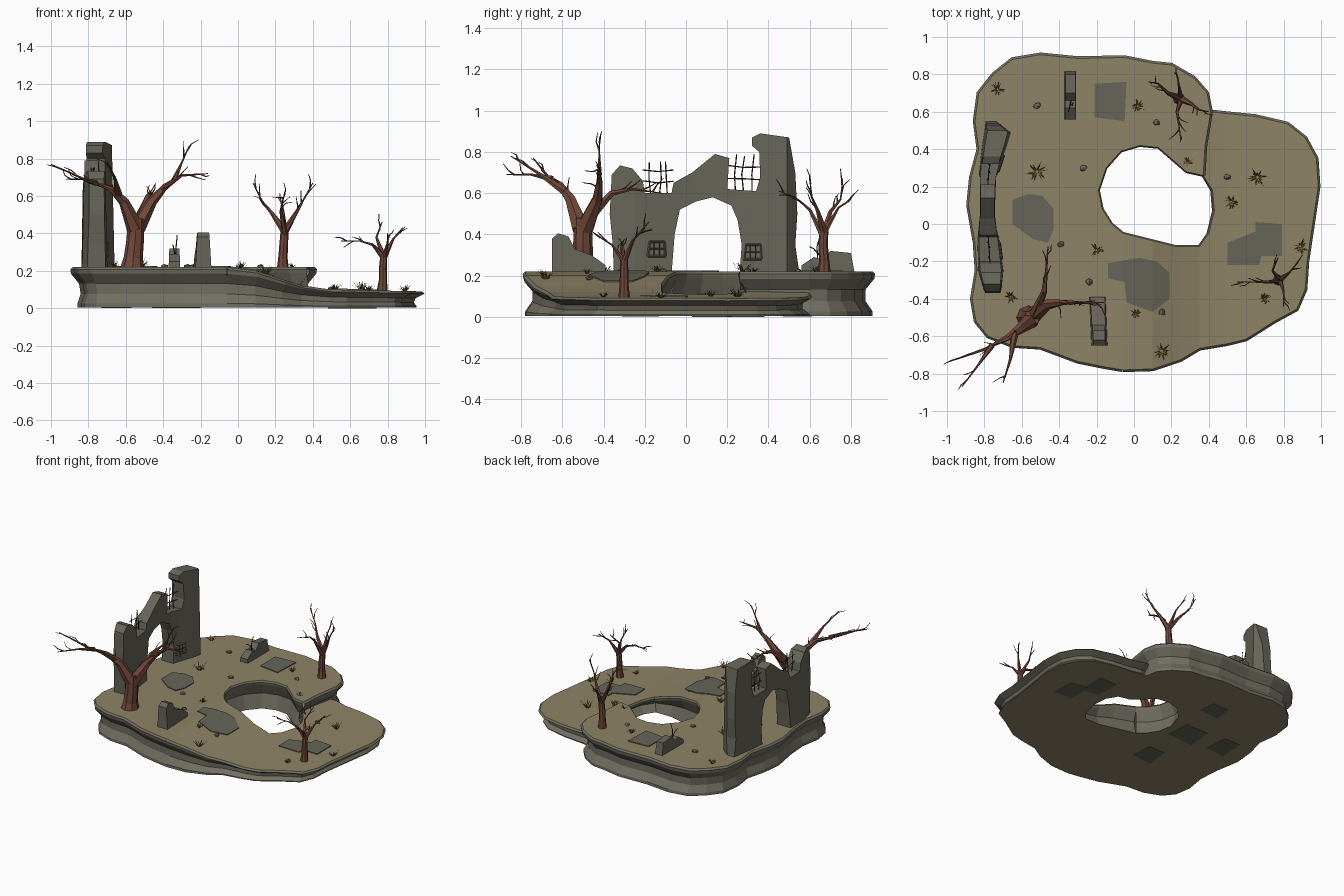
import bpy, bmesh, math, random
from mathutils import Vector as V

if "Cube" in bpy.data.objects:
    bpy.data.objects.remove(bpy.data.objects["Cube"])
random.seed(4)

def mat(name, r, g, b):
    m = bpy.data.materials.new(name)
    m.diffuse_color = (r, g, b, 1)
    m.use_nodes = True
    m.node_tree.nodes["Principled BSDF"].inputs["Base Color"].default_value = m.diffuse_color
    return m

SAND = mat("sand", .275, .23, .135)
CLIFF = mat("cliff rock", .165, .155, .118)
STONE = mat("ruin stone", .135, .13, .1)
BARK = mat("bark", .17, .066, .042)
RUST = mat("rusty iron", .06, .04, .028)
GRASS = mat("dry grass", .17, .105, .022)

def finish(bm, name, m, fix=True):
    if fix:
        bmesh.ops.recalc_face_normals(bm, faces=bm.faces)
    me = bpy.data.meshes.new(name)
    bm.to_mesh(me); bm.free()
    me.materials.append(m)
    ob = bpy.data.objects.new(name, me)
    bpy.context.collection.objects.link(ob)

def cut(bm, no, c):
    bmesh.ops.bisect_plane(bm, geom=bm.verts[:] + bm.edges[:] + bm.faces[:], plane_co=[c * k for k in no], plane_no=no)

def interp(t, knots):
    for (a, p), (b, q) in zip(knots, knots[1:]):
        if t <= b:
            return p + (q - p) * max(0, (t - a) / (b - a))
    return knots[-1][1]

SLOPE = [(-.06, .22), (.1, .2), (.25, .15), (.35, .12), (.5, .1), (1, .09)]
def slope(x):
    return interp(x, SLOPE)
def ground(x, y):
    return .22 if y > .27 and x < .4 else slope(x)

# ---- island outlines
back = [(.37, .26), (.38, .42), (.41, .6), (.39, .7), (.32, .78), (.2, .85), (.1, .86), (-.05, .89), (-.3, .885),
        (-.5, .905), (-.65, .88), (-.75, .8), (-.83, .7), (-.85, .55), (-.83, .4), (-.87, .25), (-.885, .1),
        (-.85, -.1), (-.84, -.25), (-.865, -.4), (-.845, -.52), (-.78, -.6), (-.65, -.65), (-.5, -.66),
        (-.3, -.735), (-.15, -.765), (-.06, -.78)]
front = [(-.06, -.78), (.1, -.775), (.25, -.725), (.35, -.665), (.5, -.64), (.6, -.615), (.75, -.52), (.87, -.455),
         (.915, -.35), (.925, -.2), (.955, 0), (.985, .2), (.975, .35), (.915, .46), (.82, .535), (.65, .575),
         (.5, .59), (.41, .6), (.33, .58)]
hole_up = [(-.06, -.05), (-.12, 0), (-.17, .08), (-.19, .18), (-.15, .3), (-.07, .39), (.03, .42), (.13, .41),
           (.2, .35), (.28, .28), (.37, .26)]
hole_low = [(.33, .3), (.37, .26), (.42, .18), (.43, .07), (.4, -.05), (.35, -.12), (.22, -.12), (.1, -.09), (-.06, -.05)]
FOOT = .97   # the underside is slightly narrower than the top

def sheet(name, pts, zf, m, up, cuts=(), sx=1):
    bm = bmesh.new()
    f = bm.faces.new([bm.verts.new((x * sx, y, 0)) for x, y in pts])
    f.normal_update()
    if (f.normal.z > 0) != up:
        f.normal_flip()
    for x in cuts:
        cut(bm, (1, 0, 0), x)
    bmesh.ops.triangulate(bm, faces=bm.faces[:])
    for v in bm.verts:
        v.co.z = zf(v.co.x)
    finish(bm, name, m, False)

def cliff(name, pts, zf, rows, m=CLIFF):
    """Wall along a path; rows give (height rule, inset to the left of travel, x scale)."""
    bm, grid = bmesh.new(), []
    for i, p in enumerate(pts):
        a, b = V(pts[max(i - 1, 0)]), V(pts[min(i + 1, len(pts) - 1)])
        t = (b - a).normalized()
        n = V((-t.y, t.x))
        h = zf(p[0])
        grid.append([bm.verts.new((p[0] * s + n.x * d, p[1] + n.y * d, r(h))) for r, d, s in rows])
    for a, b in zip(grid, grid[1:]):
        for k in range(len(rows) - 1):
            bm.faces.new((a[k], a[k + 1], b[k + 1], b[k]))
    finish(bm, name, m, False)

top = lambda x: .22
BASE = .005
rows = [(lambda h: h, 0, 1), (lambda h: h - .012, -.012, 1), (lambda h: h * .84, -.008, 1), (lambda h: h * .6, .035, 1),
        (lambda h: h * .35, .035, .99), (lambda h: h * .12, 0, FOOT), (lambda h: BASE, 0, FOOT)]
pit = [(lambda h: h, 0, 1), (lambda h: h - .012, -.008, 1), (lambda h: h - .03, -.004, 1), (lambda h: h * .5, .03, 1),
       (lambda h: BASE, 0, FOOT)]
sheet("upper_ground", back + hole_up[:-1], top, SAND, True)
sheet("lower_ground", front + hole_low, slope, SAND, True, [.1, .25, .35, .5])
sheet("upper_underside", back + hole_up[:-1], lambda x: BASE, SAND, False, (), FOOT)
sheet("lower_underside", front + hole_low, lambda x: BASE, SAND, False, (), FOOT)
cliff("upper_cliff", back, top, rows)
cliff("lower_cliff", front, slope, rows)
cliff("upper_pit_wall", hole_up, top, pit)
cliff("lower_pit_wall", hole_low[1:], slope, pit)

# ---- flat paving slabs, following the ground
def slab(name, pts, zf, lo=-.01, hi=.006):
    bm = bmesh.new()
    f = bm.faces.new([bm.verts.new((x, y, 0)) for x, y in pts])
    r = bmesh.ops.extrude_face_region(bm, geom=[f])
    bmesh.ops.translate(bm, vec=(0, 0, 1), verts=[v for v in r["geom"] if isinstance(v, bmesh.types.BMVert)])
    for x in (-.06, .1):
        cut(bm, (1, 0, 0), x)
    for v in bm.verts:
        v.co.z = zf(v.co.x, v.co.y) + (hi if v.co.z > .5 else lo)
    bmesh.ops.triangulate(bm, faces=bm.faces[:])
    finish(bm, name, STONE)

slab("slab_back", [(-.21, .75), (-.04, .76), (-.05, .55), (-.21, .57)], ground)
slab("slab_left", [(-.65, .13), (-.57, .16), (-.49, .15), (-.43, .08), (-.43, -.03), (-.46, -.1), (-.54, -.08), (-.65, 0)], ground)
slab("slab_front", [(-.14, -.21), (.03, -.18), (.12, -.2), (.19, -.26), (.19, -.4), (.1, -.47), (-.04, -.42), (-.05, -.31),
                    (-.14, -.29)], ground)
slab("slab_right", [(.5, -.22), (.67, -.22), (.68, -.17), (.79, -.17), (.79, 0), (.65, .01), (.65, -.04), (.5, -.1)], ground)
flat = lambda x, y: 0
slab("under_slab_right", [(.6, .03), (.74, .03), (.74, .2), (.62, .22), (.62, .38), (.48, .38), (.48, .2), (.6, .17)], flat, 0, .008)
for x, y, w, d in ((-.32, -.22, .08, .09), (-.35, .17, .11, .1), (-.28, .54, .08, .07), (-.65, .19, .08, .1)):
    slab("under_slab", [(x - w, y - d), (x + w, y - d * .8), (x + w * .9, y + d), (x - w * .8, y + d)], flat, .002, .008)

# ---- ruined arch and wall stumps: side profiles (y, z) given thickness along x
def ruin(name, prof, mid, thick, cuts=()):
    bm = bmesh.new()
    f = bm.faces.new([bm.verts.new((-1, y, z)) for y, z in prof])
    r = bmesh.ops.extrude_face_region(bm, geom=[f])
    bmesh.ops.translate(bm, vec=(2, 0, 0), verts=[v for v in r["geom"] if isinstance(v, bmesh.types.BMVert)])
    for c in cuts:
        cut(bm, (0, 1, 0), c)
    bmesh.ops.triangulate(bm, faces=bm.faces[:])
    for v in bm.verts:
        v.co.x = mid(v.co.y) + v.co.x * thick(v.co.y, v.co.z) / 2
    finish(bm, name, STONE)

arch = [(-.35, .21), (-.355, .35), (-.37, .5), (-.36, .69), (-.32, .735), (-.26, .72), (-.21, .66), (-.2, .6), (-.07, .6),
        (-.06, .65), (.03, .7), (.14, .79), (.21, .77), (.2, .62), (.34, .61), (.36, .68), (.355, .8), (.32, .83),
        (.32, .87), (.36, .89), (.5, .87), (.53, .7), (.54, .5), (.53, .35), (.55, .21), (.26, .21), (.27, .35),
        (.25, .47), (.22, .54), (.13, .58), (.05, .56), (-.03, .52), (-.055, .4), (-.07, .21)]
amid = lambda y: interp(y, [(-.37, -.755), (-.2, -.77), (0, -.785), (.27, -.78), (.49, -.73), (.55, -.765)])
athk = lambda y, z: interp(y, [(-.37, .08), (-.25, .12), (-.05, .1), (.05, .08), (.25, .085), (.4, .115), (.49, .125),
                               (.55, .05)]) * (1.12 - .35 * (z - .22))
ruin("ruined_arch", arch, amid, athk, (-.25, -.15, -.05, .05, .25, .33, .42, .49))
ruin("stump_front", [(-.65, .2), (-.65, .38), (-.62, .405), (-.57, .39), (-.54, .33), (-.46, .3), (-.43, .28), (-.39, .25), (-.39, .2)],
     lambda y: -.19 - .04 * (y + .52), lambda y, z: .085 - .12 * (z - .22))
ruin("stump_back", [(.56, .2), (.56, .25), (.62, .29), (.66, .28), (.7, .32), (.8, .31), (.82, .2)],
     lambda y: -.34, lambda y, z: .062 - .08 * (z - .22))

# ---- tubes for bars and branches
def tube(bm, pts, radii, sides):
    pts = [V(p) for p in pts]
    rings = []
    for i, p in enumerate(pts):
        t = (pts[min(i + 1, len(pts) - 1)] - pts[max(i - 1, 0)]).normalized()
        ref = V((1, 0, 0)) if abs(t.x) < .8 else V((0, 1, 0))
        u = (ref - t * ref.dot(t)).normalized()
        w = t.cross(u)
        rings.append([bm.verts.new(p + (u * math.cos(a) + w * math.sin(a)) * radii[i])
                      for a in (2 * math.pi * k / sides for k in range(sides))])
    for a, b in zip(rings, rings[1:]):
        for k in range(sides):
            bm.faces.new((a[k], a[(k + 1) % sides], b[(k + 1) % sides], b[k]))
    bm.faces.new(rings[0]); bm.faces.new(rings[-1])

bm = bmesh.new()
j = lambda: random.uniform(-.012, .012)
for y0, y1, zb in ((-.2, -.07, .58), (.21, .35, .6)):
    for k in range(3):
        y = y0 + .03 + k * .04
        tube(bm, [(amid(y), y, zb), (amid(y) + j(), y + j(), zb + .09), (amid(y) + j(), y + j(), zb + .18 + j())], [.003] * 3, 4)
    for z in (.07, .125):
        ym = (y0 + y1) / 2
        tube(bm, [(amid(y0), y0 - .01, zb + z + j()), (amid(ym), ym, zb + z), (amid(y1), y1 + .01, zb + z + j())], [.003] * 3, 4)
tube(bm, [(-.335, .64, .26), (-.33, .635, .34), (-.325, .65, .39)], [.003] * 3, 4)
tube(bm, [(-.335, .67, .27), (-.345, .62, .33), (-.35, .6, .34)], [.003] * 3, 4)
# barred windows on the inner wall face, in stone frames
fr = bmesh.new()
for y, z in ((-.14, .33), (.325, .315)):
    fx = lambda yy, zz: amid(yy) + athk(yy, zz) / 2
    q = [(y + a, z + b) for a, b in ((-.045, -.035), (.04, -.035), (.035, .035), (-.035, .035))]
    for k in range(4):
        a, b = q[k], q[(k + 1) % 4]
        tube(fr, [(fx(*a) + .003, *a), (fx(*b) + .003, *b)], [.006] * 2, 4)
    for d in (-.015, .012):
        tube(bm, [(fx(y + d, z) + .005, y + d, z - .035), (fx(y + d, z) + .005, y + d, z + .035)], [.003] * 2, 4)
    tube(bm, [(fx(y - .04, z) + .005, y - .04, z), (fx(y + .04, z) + .005, y + .04, z)], [.003] * 2, 4)
finish(fr, "window_frames", STONE)
finish(bm, "iron_bars", RUST)

# ---- bare trees: trunk, hand-placed limbs, random twigs
def tree(name, trunk, r, limbs, twig):
    bm = bmesh.new()
    n = len(trunk)
    tube(bm, trunk, [r * (1.25 if i == 0 else 1 - .22 * i / (n - 1)) for i in range(n)], 8)
    for s, pts in limbs:
        m = len(pts) - 1
        tube(bm, pts, [max(r * s * (1 - (i / m) ** .65), .0025) for i in range(m + 1)], 6)
        for i in range(1, m):
            a, b = V(pts[i]), V(pts[i + 1])
            for k in range(2):
                p = a.lerp(b, .3 + .4 * k)
                d = ((b - a).normalized() + V([random.uniform(-.7, .7) for _ in "xyz"]) + V((0, 0, .15))).normalized()
                q = p + d * twig * .5
                e = (d + V([random.uniform(-.5, .5) for _ in "xyz"])).normalized()
                tube(bm, [p, q, q + e * twig * .5], [.005, .003, .0015], 4)
    finish(bm, name, BARK)

tree("large_tree", [(-.565, -.5, .2), (-.56, -.5, .27), (-.55, -.5, .36), (-.545, -.5, .48)], .055, [
    (.85, [(-.55, -.51, .43), (-.61, -.56, .57), (-.68, -.61, .64), (-.8, -.67, .68), (-1, -.74, .77)]),
    (.3, [(-.76, -.65, .67), (-.83, -.75, .69), (-.92, -.87, .69)]),
    (.4, [(-.64, -.59, .61), (-.66, -.72, .7), (-.7, -.85, .78)]),
    (.85, [(-.54, -.49, .43), (-.46, -.43, .57), (-.39, -.42, .65), (-.3, -.42, .71), (-.16, -.42, .72)]),
    (.25, [(-.34, -.42, .69), (-.3, -.42, .78), (-.26, -.42, .87)]),
    (.55, [(-.53, -.48, .47), (-.48, -.36, .6), (-.47, -.26, .62), (-.46, -.12, .6)])], .09)
tree("back_tree", [(.24, .67, .2), (.24, .67, .27), (.245, .665, .35), (.25, .67, .43)], .027, [
    (.75, [(.25, .67, .41), (.18, .7, .51), (.13, .75, .57), (.08, .76, .67)]),
    (.75, [(.25, .67, .41), (.31, .64, .51), (.35, .61, .58), (.4, .6, .67)]),
    (.6, [(.25, .66, .4), (.23, .6, .52), (.24, .53, .58), (.25, .45, .61)]),
    (.6, [(.25, .67, .41), (.24, .74, .53), (.23, .8, .57)])], .08)
tree("small_tree", [(.77, -.3, .08), (.775, -.3, .15), (.775, -.3, .22), (.78, -.3, .29)], .024, [
    (.7, [(.78, -.3, .27), (.72, -.31, .34), (.65, -.31, .36), (.55, -.31, .36)]),
    (.7, [(.78, -.3, .27), (.74, -.25, .38), (.77, -.18, .46)]),
    (.7, [(.78, -.3, .27), (.83, -.26, .37), (.88, -.2, .43)]),
    (.6, [(.78, -.3, .27), (.8, -.36, .35), (.8, -.44, .4)])], .07)

# ---- dry grass tufts and pebbles
bm = bmesh.new()
for x, y, s in ((-.73, .72, .04), (-.52, .28, .06), (-.2, -.14, .04), (-.66, -.39, .04), (.15, -.68, .06), (.02, .63, .04),
                (.29, .33, .03), (.52, .12, .04), (.66, .25, .06), (.89, -.12, .045), (.7, -.4, .035), (.01, -.48, .03)):
    z = ground(x, y)
    for k in range(22):
        a, l = random.uniform(0, 6.28), random.uniform(.3, 1) * s
        d, n = V((math.cos(a), math.sin(a), 0)), V((-math.sin(a), math.cos(a), 0)) * .004
        p = V((x, y, z)) + d * s * .15
        bm.faces.new([bm.verts.new(c) for c in (p - n, p + n, p + d * l + V((0, 0, s * random.uniform(.3, .9))))])
finish(bm, "dry_grass", GRASS, False)
bm = bmesh.new()
for x, y in ((-.52, .63), (-.27, .3), (-.39, -.11), (-.24, -.31), (.12, .54), (.5, .25), (.15, -.47)):
    vs = bmesh.ops.create_icosphere(bm, subdivisions=1, radius=.018)["verts"]
    for v in vs:
        v.co = V((v.co.x * 1.2 + j() * .4, v.co.y + j() * .4, v.co.z * .7)) + V((x, y, ground(x, y) + .004))
finish(bm, "pebbles", STONE)
